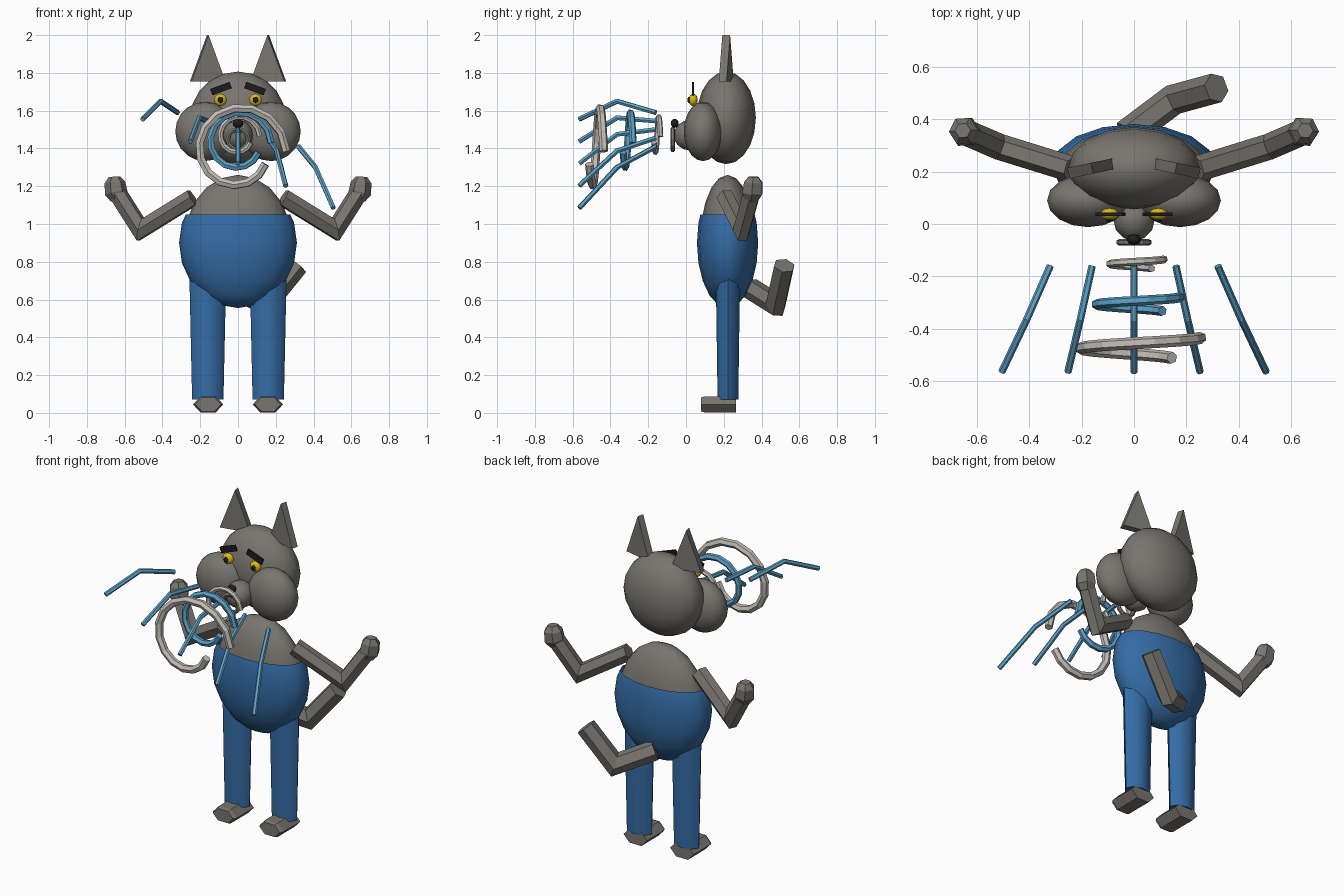
import bpy
import bmesh
from math import cos, sin, pi, radians
from mathutils import Vector, Matrix

if "Cube" in bpy.data.objects:
    bpy.data.objects.remove(bpy.data.objects["Cube"])


def material(name, rgb):
    mat = bpy.data.materials.new(name)
    mat.use_nodes = True
    mat.diffuse_color = (*rgb, 1)
    bsdf = mat.node_tree.nodes["Principled BSDF"]
    bsdf.inputs["Base Color"].default_value = (*rgb, 1)
    bsdf.inputs["Roughness"].default_value = 0.8
    return mat


FUR = material("grey fur", (0.19, 0.18, 0.16))
PANTS = material("trouser blue", (0.035, 0.15, 0.38))
PALE = material("pale grey", (0.55, 0.52, 0.47))
SKY = material("light blue", (0.11, 0.36, 0.58))
YELLOW = material("eye yellow", (0.72, 0.48, 0.01))
BLACK = material("black", (0.012, 0.012, 0.014))


def finish(name, bm, mat, angle=0):
    bmesh.ops.recalc_face_normals(bm, faces=bm.faces)
    mesh = bpy.data.meshes.new(name)
    bm.to_mesh(mesh)
    bm.free()
    mesh.materials.append(mat)
    obj = bpy.data.objects.new(name, mesh)
    bpy.context.collection.objects.link(obj)
    if angle:
        bpy.ops.object.select_all(action="DESELECT")
        obj.select_set(True)
        bpy.context.view_layer.objects.active = obj
        bpy.ops.object.shade_smooth_by_angle(angle=radians(angle))
    return obj


def ellipsoid(name, center, radii, mat, segments=16, rings=10, cut=None):
    bm = bmesh.new()
    bmesh.ops.create_uvsphere(bm, u_segments=segments, v_segments=rings, radius=1)
    bmesh.ops.transform(bm, verts=bm.verts,
                        matrix=Matrix.Translation(center) @ Matrix.Diagonal((*radii, 1)))
    if cut is not None:
        bmesh.ops.bisect_plane(bm, geom=bm.verts[:] + bm.edges[:] + bm.faces[:],
                               plane_co=(0, 0, cut), plane_no=(0, 0, 1), clear_outer=True)
    return finish(name, bm, mat, 60)


def tube(name, points, radii, mat, sides=6, squash=1, angle=0):
    """Mitred tube through points; radii is one value or one per point."""
    pts = [Vector(p) for p in points]
    if not isinstance(radii, (list, tuple)):
        radii = [radii] * len(pts)
    dirs = [(b - a).normalized() for a, b in zip(pts, pts[1:])]
    u = dirs[0].cross(Vector((0, 0, 1))).normalized()
    v = u.cross(dirs[0])
    ring = [u * cos(2 * pi * k / sides) + v * sin(2 * pi * k / sides) * squash
            for k in range(sides)]
    bm = bmesh.new()
    previous = None
    for i, p in enumerate(pts):
        if i:
            d = dirs[i - 1]
            n = d + dirs[min(i, len(dirs) - 1)]
            ring = [o - d * (o.dot(n) / d.dot(n)) for o in ring]
        verts = [bm.verts.new(p + o * radii[i]) for o in ring]
        if previous:
            for k in range(sides):
                j = (k + 1) % sides
                bm.faces.new((previous[k], previous[j], verts[j], verts[k]))
        else:
            bm.faces.new(verts)
        previous = verts
    bm.faces.new(previous)
    return finish(name, bm, mat, angle)


def plate(name, outline, thickness, matrix, mat):
    """Flat outline in x and z, extruded along y."""
    bm = bmesh.new()
    face = bm.faces.new([bm.verts.new((x, -thickness / 2, z)) for x, z in outline])
    extruded = bmesh.ops.extrude_face_region(bm, geom=[face])["geom"]
    moved = [g for g in extruded if isinstance(g, bmesh.types.BMVert)]
    bmesh.ops.translate(bm, verts=moved, vec=(0, thickness, 0))
    bmesh.ops.transform(bm, verts=bm.verts, matrix=matrix)
    return finish(name, bm, mat)


# Body and head
ellipsoid("torso", (0, 0.22, 0.91), (0.285, 0.145, 0.35), FUR)
ellipsoid("trousers", (0, 0.22, 0.9), (0.312, 0.162, 0.345), PANTS, cut=1.05)
ellipsoid("head", (0, 0.213, 1.562), (0.252, 0.157, 0.245), FUR)
ellipsoid("muzzle", (0, 0.02, 1.47), (0.08, 0.085, 0.08), FUR, 12, 8)
ellipsoid("nose", (0, -0.06, 1.533), (0.028, 0.021, 0.024), BLACK, 8, 6)

# Open mouth rim
rim = [(0.055 * sin(2 * pi * k / 12), -0.07, 1.447 + 0.055 * cos(2 * pi * k / 12))
       for k in range(13)]
tube("mouth_rim", rim, 0.013, FUR)

# Paired parts
for side, s in (("left", 1), ("right", -1)):
    ellipsoid(side + "_cheek", (s * 0.175, 0.09, 1.49), (0.157, 0.102, 0.157), FUR)
    ellipsoid(side + "_eye", (s * 0.093, 0.038, 1.657), (0.035, 0.024, 0.033), YELLOW, 10, 8)
    ellipsoid(side + "_pupil", (s * 0.093, 0.016, 1.657), (0.015, 0.009, 0.016), BLACK, 8, 6)

    place = Matrix.Translation((s * 0.09, 0.037, 1.717)) @ Matrix.Rotation(radians(s * 20), 4, "Y")
    plate(side + "_eyebrow", [(-0.055, -0.018), (0.055, -0.018), (0.055, 0.018), (-0.055, 0.018)],
          0.012, place, BLACK)

    place = Matrix.Translation((s * 0.16, 0.213, 1.755)) @ Matrix.Rotation(radians(-s * 12), 4, "Z")
    plate(side + "_ear", [(-0.092, 0), (0.092, 0), (0, 0.245)], 0.042, place, FUR)

    arm = [(0.24, 0.21, 1.14), (0.515, 0.295, 0.97), (0.642, 0.35, 1.17)]
    tube(side + "_arm", [(s * x, y, z) for x, y, z in arm], 0.05, FUR)
    hand = [(0.635, 0.347, 1.13), (0.645, 0.352, 1.165), (0.652, 0.356, 1.22), (0.654, 0.357, 1.25)]
    tube(side + "_hand", [(s * x, y, z) for x, y, z in hand], [0.04, 0.06, 0.055, 0.03], FUR)

    # Legs are flattened tapered columns
    bm = bmesh.new()
    bmesh.ops.create_cone(bm, cap_ends=True, segments=8, radius1=0.083, radius2=0.097, depth=0.64)
    bmesh.ops.transform(bm, verts=bm.verts, matrix=Matrix.Translation((s * 0.16, 0.222, 0.39))
                        @ Matrix.Diagonal((1, 0.66, 1, 1)))
    finish(side + "_leg", bm, PANTS, 50)
    tube(side + "_foot", [(s * 0.158, y, 0.045) for y in (0.265, 0.1, 0.08)],
         [0.08, 0.08, 0.068], FUR, squash=0.62)

# Tail
tube("tail", [(-0.03, 0.34, 0.66), (0.15, 0.475, 0.575), (0.315, 0.52, 0.78)], 0.058, FUR)

# Open spiral rings of sound, growing away from the mouth
for name, z, y, r0, r1, thick, mat in (
        ("small_sound_ring", 1.463, -0.135, 0.115, 0.075, 0.015, PALE),
        ("middle_sound_ring", 1.43, -0.28, 0.175, 0.12, 0.019, SKY),
        ("large_sound_ring", 1.385, -0.435, 0.255, 0.16, 0.023, PALE)):
    path = []
    for k in range(15):
        t = k / 14
        a, r = radians(335) * t, r0 + (r1 - r0) * t
        path.append((r * cos(a), y - r0 * 0.3 * t, z + r * sin(a)))
    tube(name, path, thick, mat)

# Fan of bent sound streaks
for i in range(-2, 3):
    tube("sound_streak_%d" % (i + 3),
         [(0.16 * i, -0.16, 1.5 - 0.045 * i),
          (0.205 * i, -0.365, 1.475 - 0.0875 * i),
          (0.2525 * i, -0.565, 1.32 - 0.1175 * i)], 0.014, SKY)
